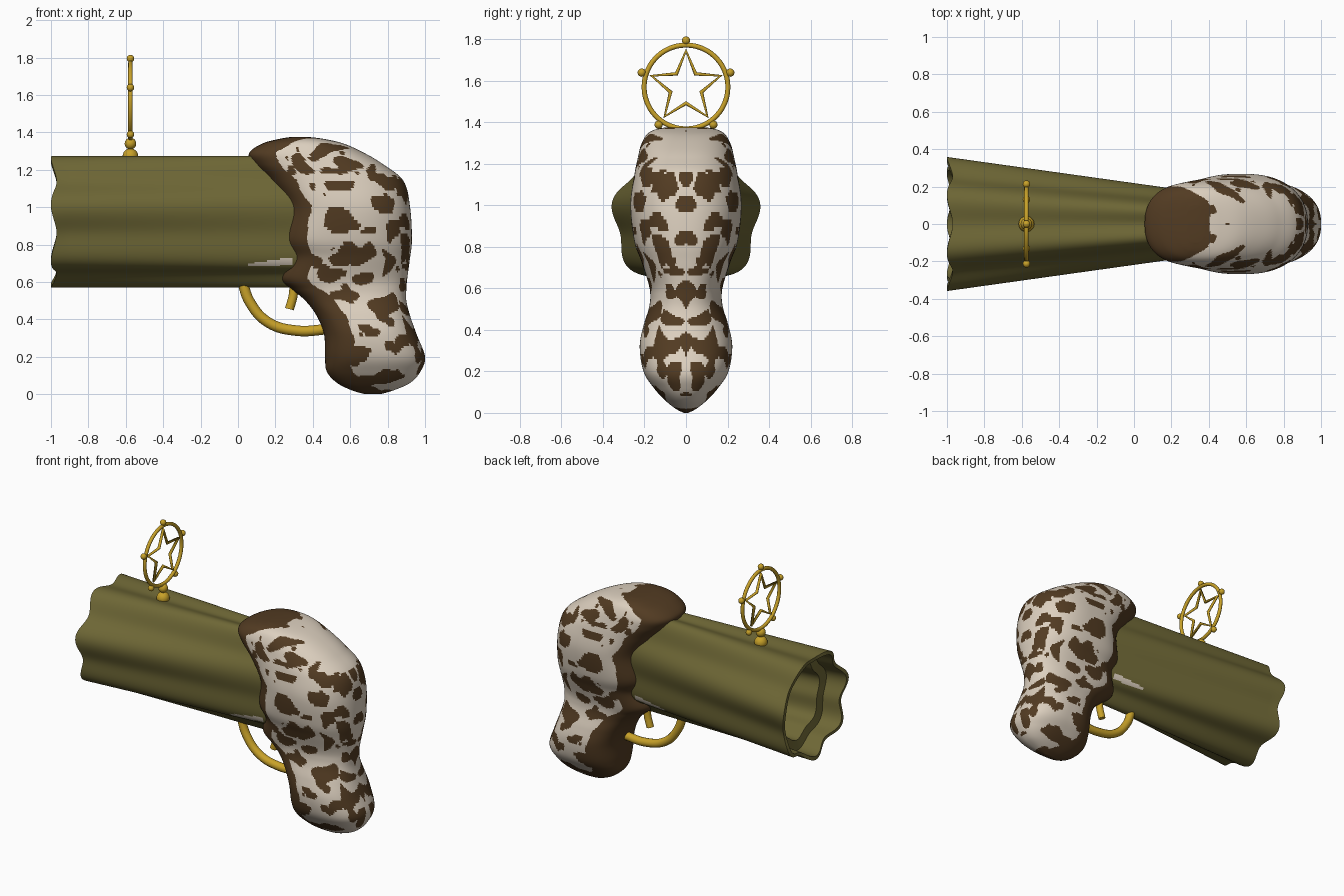
import bpy, bmesh, math
from mathutils import Vector, noise

if "Cube" in bpy.data.objects:
    bpy.data.objects.remove(bpy.data.objects["Cube"])


def material(name, rgb):
    m = bpy.data.materials.new(name)
    m.diffuse_color = (*rgb, 1)
    m.use_nodes = True
    m.node_tree.nodes["Principled BSDF"].inputs["Base Color"].default_value = m.diffuse_color
    return m


OLIVE = material("olive green", (0.155, 0.135, 0.036))
BROWN = material("dark brown", (0.085, 0.044, 0.016))
CREAM = material("cream", (0.72, 0.63, 0.52))
GOLD = material("gold", (0.58, 0.36, 0.022))


def finish(ob, angle=50):
    bpy.ops.object.select_all(action='DESELECT')
    ob.select_set(True)
    bpy.context.view_layer.objects.active = ob
    bpy.ops.object.shade_smooth_by_angle(angle=math.radians(angle))


def loft(name, rings, mats, rule):
    """Skin closed rings, cap both ends, colour faces by rule."""
    bm = bmesh.new()
    vr = [[bm.verts.new(p) for p in r] for r in rings]
    for a, b in zip(vr, vr[1:]):
        for i in range(len(a)):
            j = (i + 1) % len(a)
            bm.faces.new((a[i], a[j], b[j], b[i]))
    bm.faces.new(vr[0])
    bm.faces.new(vr[-1])
    bmesh.ops.recalc_face_normals(bm, faces=bm.faces)
    bm.normal_update()
    for f in bm.faces:
        f.material_index = rule(f.calc_center_median(), f.normal)
    me = bpy.data.meshes.new(name)
    bm.to_mesh(me)
    bm.free()
    for m in mats:
        me.materials.append(m)
    ob = bpy.data.objects.new(name, me)
    bpy.context.collection.objects.link(ob)
    finish(ob)
    return ob


def tube(name, pts, radius, cyclic=False, smooth=False):
    cu = bpy.data.curves.new(name, 'CURVE')
    cu.dimensions = '3D'
    cu.bevel_depth = radius
    cu.bevel_resolution = 4
    cu.use_fill_caps = True
    if smooth:
        sp = cu.splines.new('BEZIER')
        sp.bezier_points.add(len(pts) - 1)
        for bp, p in zip(sp.bezier_points, pts):
            bp.co = p
            bp.handle_left_type = bp.handle_right_type = 'AUTO'
    else:
        sp = cu.splines.new('POLY')
        sp.points.add(len(pts) - 1)
        for q, p in zip(sp.points, pts):
            q.co = (*p, 1)
    sp.use_cyclic_u = cyclic
    cu.materials.append(GOLD)
    ob = bpy.data.objects.new(name, cu)
    bpy.context.collection.objects.link(ob)
    return ob


def ball(name, loc, r):
    bpy.ops.mesh.primitive_uv_sphere_add(segments=20, ring_count=12, radius=r, location=loc)
    ob = bpy.context.object
    ob.name = name
    ob.data.materials.append(GOLD)
    finish(ob)


# Barrel: seven-lobed hollow tube, narrowing sideways toward the grip
def barrel_ring(x, scale=1.0, notch=0.0):
    ring = []
    for i in range(196):
        a = math.tau * i / 196
        wave = math.cos(7 * (a + math.pi / 2))
        r = (0.345 + 0.02 * wave) * scale
        taper = 1 - 0.39 * (x + 1)
        ring.append((x + notch * (1 - wave) / 2, r * math.cos(a) * taper,
                     0.935 + r * math.sin(a)))
    return ring


def barrel_colour(c, n):
    # pale scuff running beside the grip
    mid = 0.70 + 0.1 * (c.x - 0.17)
    return int(0.06 < c.x < 0.28 and abs(c.z - mid) < 0.07 * (c.x - 0.02) + 0.004)


rings = [barrel_ring(0.36 - 0.034 * i) for i in range(39)]
rings += [barrel_ring(-1, 1, 0.03), barrel_ring(-1, 0.93, 0.03),
          barrel_ring(-0.86, 0.92), barrel_ring(-0.85, 0.74), barrel_ring(-0.6, 0.72)]
loft("barrel", rings, [OLIVE, CREAM], barrel_colour)

# Grip: horizontal slices (z, front x, back x, half width)
SLICES = [(0, .68, .76, .01), (.02, .61, .83, .05), (.06, .53, .92, .10),
          (.12, .475, .975, .155), (.2, .465, 1.0, .205), (.32, .46, .955, .223),
          (.42, .42, .92, .205), (.5, .36, .90, .18), (.56, .29, .90, .172),
          (.62, .23, .905, .18), (.73, .265, .92, .215), (.83, .23, .93, .25),
          (1.0, .25, .92, .268), (1.14, .16, .885, .25), (1.23, .08, .775, .232),
          (1.29, .06, .675, .217), (1.34, .13, .565, .19), (1.365, .22, .46, .15),
          (1.375, .28, .38, .10)]


def catmull(k, t):
    n = len(SLICES) - 1
    a, b, c, d = (Vector(SLICES[min(max(k + o, 0), n)]) for o in (-1, 0, 1, 2))
    return b + 0.5 * t * (c - a + t * (2 * a - 5 * b + 4 * c - d + t * (3 * (b - c) + d - a)))


def front_x(z):
    for p, q in zip(SLICES, SLICES[1:]):
        if z <= q[0]:
            return p[1] + (q[1] - p[1]) * (z - p[0]) / (q[0] - p[0])
    return SLICES[-1][1]


def grip_ring(s):
    z, xl, xr, w = s
    cx, hx, ring = (xl + xr) / 2, (xr - xl) / 2, []
    for i in range(240):
        a = math.tau * (i + 0.5) / 240
        c, d = math.cos(a), math.sin(a)
        e = 2 / 2.3 if c > 0 else 2 / 3.0
        ring.append((cx + math.copysign(hx * abs(c) ** e, c),
                     math.copysign(w * abs(d) ** 0.85, d), z))
    return ring


# Main hide spots on the sides (x, z, half length, half height)
SPOTS = [(.49, 1.30, .09, .03), (.34, 1.22, .07, .045), (.6, 1.22, .08, .03),
         (.78, 1.14, .06, .035), (.55, 1.12, .06, .03), (.78, 1.02, .07, .05),
         (.545, .92, .085, .065), (.85, .89, .035, .06), (.68, .86, .04, .03),
         (.6, .74, .10, .05), (.79, .7, .035, .08), (.49, .63, .07, .05),
         (.68, .6, .06, .03), (.6, .5, .08, .03), (.8, .46, .07, .05),
         (.7, .36, .07, .03), (.87, .27, .06, .04), (.64, .22, .09, .045),
         (.79, .09, .09, .035)]
# Spots on the back (distance from the middle, z, half width, half height)
BACK = [(.1, 1.28, .05, .06), (0, 1.14, .04, .05), (.12, 1.1, .06, .07), (0, 1.0, .05, .04),
        (.14, .93, .04, .05), (0, .84, .05, .05), (.12, .78, .04, .06), (.06, .69, .04, .03),
        (0, .58, .04, .05), (.11, .57, .05, .03), (.08, .46, .06, .03), (0, .33, .04, .08),
        (.13, .33, .05, .07), (.06, .17, .04, .06), (0, .07, .05, .03)]


def grip_colour(c, n):
    p = Vector((c.x, abs(c.y), c.z))
    w1 = noise.noise(p * 9)
    w2 = noise.noise(p * 9 + Vector((20, 5, 9)))
    if c.x < front_x(c.z) + 0.15 + 0.03 * w1:      # plain front band
        return 0
    back = n.x > 0.7
    u = p.y if back else p.x
    for sx, sz, rx, rz in (BACK if back else SPOTS):
        if ((u + .06 * w1 - sx) / rx) ** 2 + ((p.z + .05 * w2 - sz) / rz) ** 2 < 1.15:
            return 0
    return 0 if noise.noise(p * 13 + Vector((3, 7, 1))) > 0.36 else 1


rings = [grip_ring(catmull(k, t / 10)) for k in range(len(SLICES) - 1) for t in range(10)]
rings.append(grip_ring(SLICES[-1]))
loft("grip", rings, [BROWN, CREAM], grip_colour)

# Trigger guard and trigger
tube("trigger_guard", [(.02, 0, .61), (.065, 0, .49), (.16, 0, .385), (.31, 0, .34),
                       (.50, 0, .35)], 0.028, smooth=True)
tube("trigger", [(.30, 0, .62), (.295, 0, .53), (.275, 0, .455)], 0.024, smooth=True)

# Star sight: ring, star outline, beads and stem
SX, SZ = -0.575, 1.57


def around(r, deg):
    a = math.radians(deg)
    return (SX, r * math.sin(a), SZ + r * math.cos(a))


tube("sight_ring", [around(.202, 7.5 * i) for i in range(48)], 0.012, cyclic=True)
tube("sight_star", [around(.078 if i % 2 else .175, 36 * i) for i in range(10)],
     0.01, cyclic=True)
for i in range(5):
    ball("sight_bead", around(.224, 72 * i), 0.02)
ball("sight_stem", (SX, 0, 1.34), 0.031)
ball("sight_base", (SX, 0, 1.272), 0.042)
